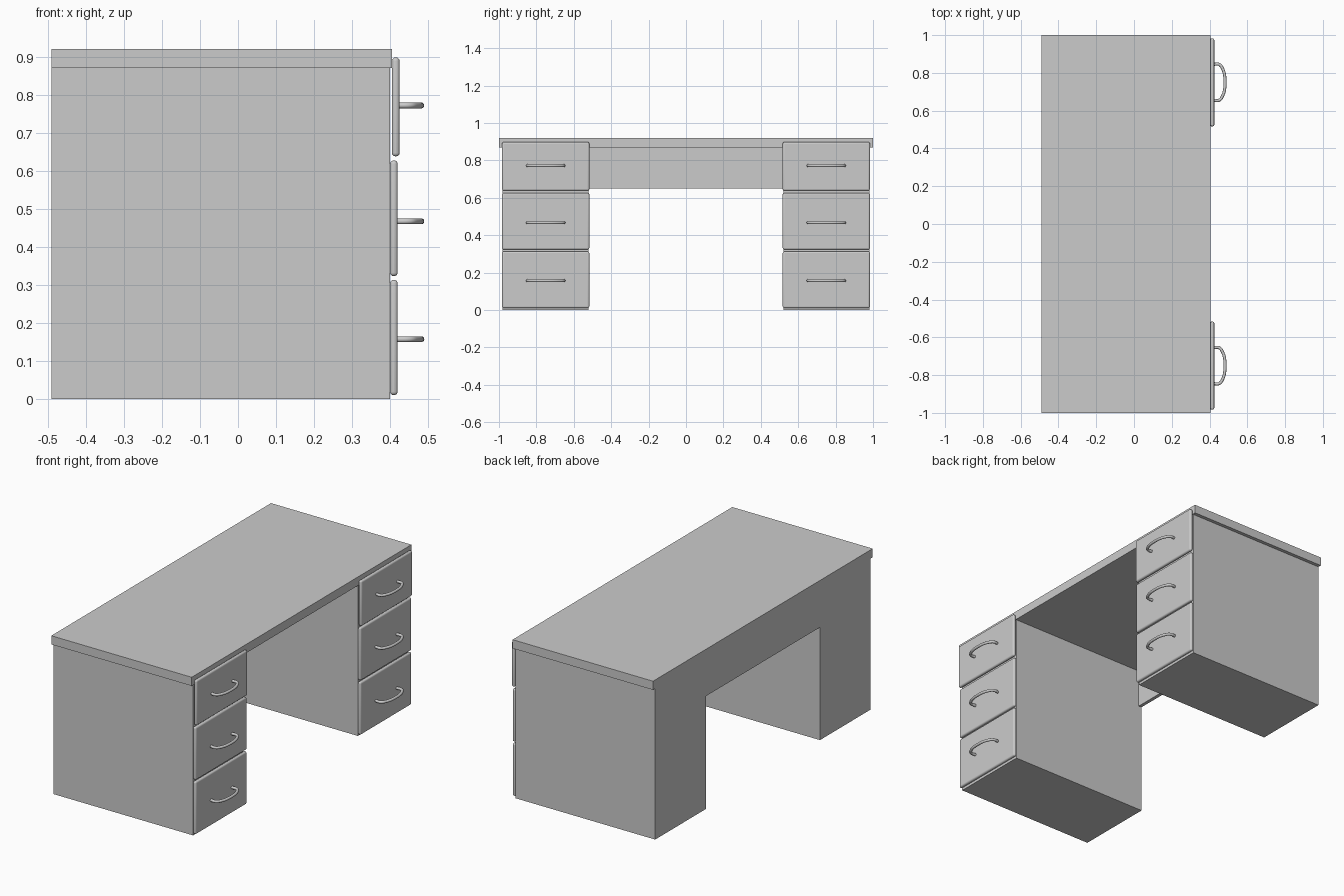
import bpy
import math

cube = bpy.data.objects.get("Cube")
if cube:
    bpy.data.objects.remove(cube, do_unlink=True)

# One grey finish for the whole desk
GREY = (0.6, 0.6, 0.6, 1)
grey = bpy.data.materials.new("plain_grey")
grey.use_nodes = True
grey.diffuse_color = GREY
grey.node_tree.nodes["Principled BSDF"].inputs["Base Color"].default_value = GREY


def box(name, low, high, bevel=0):
    """Box between two corners, with optional rounded edges."""
    centre = [(a + b) / 2 for a, b in zip(low, high)]
    bpy.ops.mesh.primitive_cube_add(size=1, location=centre)
    ob = bpy.context.object
    ob.name = name
    ob.scale = [b - a for a, b in zip(low, high)]
    bpy.ops.object.transform_apply(location=False, rotation=False, scale=True)
    ob.data.materials.append(grey)
    if bevel:
        mod = ob.modifiers.new("rounded_edges", "BEVEL")
        mod.width = bevel
        mod.segments = 4
        bpy.ops.object.shade_smooth_by_angle(angle=math.radians(40))
    return ob


def handle(name, x, y, z):
    """Bowed pull handle swept along a smooth path."""
    curve = bpy.data.curves.new(name, "CURVE")
    curve.dimensions = "3D"
    curve.bevel_depth = 0.008
    curve.bevel_resolution = 3
    curve.resolution_u = 6
    curve.use_fill_caps = True
    path = [(x, -0.095), (0.45, -0.095), (0.465, -0.08), (0.482, 0),
            (0.465, 0.08), (0.45, 0.095), (x, 0.095)]
    spline = curve.splines.new("BEZIER")
    spline.bezier_points.add(len(path) - 1)
    for point, (px, py) in zip(spline.bezier_points, path):
        point.co = (px, y + py, z)
        point.handle_left_type = point.handle_right_type = "AUTO"
    ob = bpy.data.objects.new(name, curve)
    bpy.context.collection.objects.link(ob)
    curve.materials.append(grey)
    return ob


BACK, FRONT = -0.49, 0.40
UNDER_TOP = 0.87

# Worktop and the panel closing the upper part of the back
box("desktop", (BACK, -1, UNDER_TOP), (0.405, 1, 0.92))
box("back_panel", (BACK, -0.52, 0.65), (BACK + 0.02, 0.52, UNDER_TOP))

# Drawer rows: bottom, top, rear face, handle height
rows = {
    "lower": (0.01, 0.313, FRONT, 0.157),
    "middle": (0.323, 0.627, FRONT, 0.467),
    "upper": (0.638, 0.898, 0.405, 0.772),
}

for side, s in (("left", 1), ("right", -1)):
    inner, outer = sorted((s * 0.52, s * 0.98))
    box(side + "_pedestal", (BACK, inner, 0), (FRONT, outer, UNDER_TOP))
    for row, (bottom, top, rear, grip) in rows.items():
        box(f"{side}_{row}_drawer", (rear, inner - 0.003, bottom),
            (rear + 0.02, outer + 0.003, top), 0.009)
        handle(f"{side}_{row}_handle", rear + 0.015, s * 0.75, grip)
